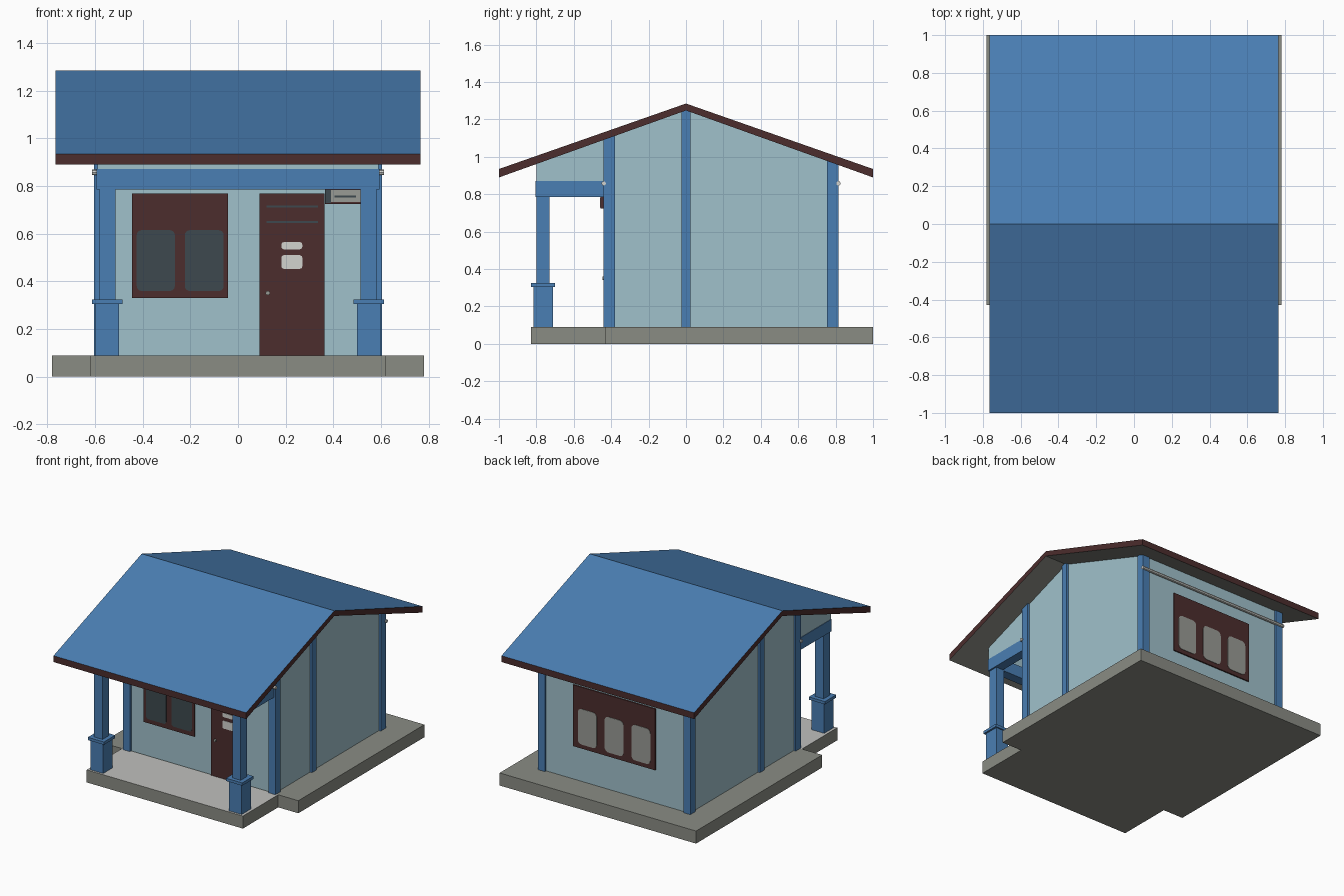
import bpy
import bmesh
from math import sin, cos, pi, radians

if "Cube" in bpy.data.objects:
    bpy.data.objects.remove(bpy.data.objects["Cube"])


def make_material(name, code):
    rgb = [int(code[i:i + 2], 16) / 255 for i in (0, 2, 4)]
    rgba = [c / 12.92 if c < 0.04 else ((c + 0.055) / 1.055) ** 2.4 for c in rgb] + [1]
    mat = bpy.data.materials.new(name)
    mat.use_nodes = True
    mat.diffuse_color = rgba
    mat.node_tree.nodes["Principled BSDF"].inputs["Base Color"].default_value = rgba
    return mat


WALL = make_material("pale blue wall", "A0C1CB")
BLUE = make_material("blue paint", "4A7EB3")
MAROON = make_material("maroon wood", "4C2D2D")
GRAY = make_material("concrete gray", "8A8C84")
FLOOR = make_material("light floor", "C0C0BD")
GLASS = make_material("dark glass", "3D494E")
WHITE = make_material("off white", "D2D3CF")
PANE = make_material("gray pane", "999B95")


def prism(name, profile, a, b, mats, axis="x", rule=None):
    """Extrude a 2D profile along x (profile in y, z) or y (profile in x, z)."""
    bm = bmesh.new()
    rings = []
    for t in (a, b):
        rings.append([bm.verts.new((t, p, q) if axis == "x" else (p, t, q))
                      for p, q in profile])
    bm.faces.new(rings[0])
    bm.faces.new(rings[1])
    n = len(profile)
    for i in range(n):
        j = (i + 1) % n
        bm.faces.new((rings[0][i], rings[0][j], rings[1][j], rings[1][i]))
    bmesh.ops.recalc_face_normals(bm, faces=bm.faces)
    bm.normal_update()
    if rule:
        for f in bm.faces:
            f.material_index = rule(f.normal)
    mesh = bpy.data.meshes.new(name)
    bm.to_mesh(mesh)
    bm.free()
    for m in mats:
        mesh.materials.append(m)
    obj = bpy.data.objects.new(name, mesh)
    bpy.context.collection.objects.link(obj)
    return obj


def box(name, x, y, z, mats, rule=None):
    profile = [(y[0], z[0]), (y[1], z[0]), (y[1], z[1]), (y[0], z[1])]
    return prism(name, profile, x[0], x[1], mats, "x", rule)


def rounded_plate(name, x, z, y, mat, r, steps=4):
    corners = [(x[1] - r, z[1] - r, 0), (x[0] + r, z[1] - r, 90),
               (x[0] + r, z[0] + r, 180), (x[1] - r, z[0] + r, 270)]
    profile = []
    for cx, cz, start in corners:
        for k in range(steps + 1):
            a = radians(start) + k / steps * pi / 2
            profile.append((cx + r * cos(a), cz + r * sin(a)))
    return prism(name, profile, y[0], y[1], [mat], "y")


def under(y):
    """Height of the roof underside."""
    return 1.248 - 0.358 * abs(y)


def gabled(name, x, y, z0, mat):
    """Block whose top follows the roof underside."""
    profile = [(y[0], z0), (y[1], z0), (y[1], under(y[1]))]
    if y[0] < 0 < y[1]:
        profile.append((0, under(0)))
    profile.append((y[0], under(y[0])))
    return prism(name, profile, x[0], x[1], [mat])


def span(s, a, b):
    return sorted((s * a, s * b))


BASE = 0.09
FRONT, BACK = -0.425, 0.8

# Ground slabs
box("house_slab", (-0.78, 0.78), (-0.43, 1), (0, BASE), [GRAY])
box("porch_slab", (-0.62, 0.62), (-0.83, -0.43), (0, BASE), [GRAY, FLOOR],
    lambda n: 1 if n.z > 0.5 else 0)

# House body and roof
gabled("house_walls", (-0.59, 0.59), (FRONT, BACK), BASE, WALL)
prism("roof", [(-1, 0.89), (0, 1.248), (1, 0.89), (1, 0.935), (0, 1.285), (-1, 0.935)],
      -0.765, 0.765, [BLUE, MAROON, GRAY], "x",
      lambda n: 0 if n.z > 0.5 else 2 if n.z < -0.5 else 1)

# Parts mirrored on both sides
for side, s in (("left", 1), ("right", -1)):
    gabled(f"front_post_{side}", span(s, 0.55, 0.605), (-0.44, -0.38), BASE, BLUE)
    gabled(f"back_post_{side}", span(s, 0.55, 0.605), (0.755, 0.815), BASE, BLUE)
    gabled(f"middle_post_{side}", span(s, 0.57, 0.605), (-0.025, 0.025), BASE, BLUE)
    box(f"porch_pedestal_{side}", span(s, 0.5, 0.6), (-0.815, -0.71), (BASE, 0.305), [BLUE])
    box(f"pedestal_cap_{side}", span(s, 0.485, 0.613), (-0.828, -0.7), (0.305, 0.325), [BLUE])
    box(f"porch_column_{side}", span(s, 0.515, 0.582), (-0.8, -0.73), (0.325, 0.785), [BLUE])
    box(f"porch_side_beam_{side}", span(s, 0.525, 0.593), (-0.74, -0.425), (0.785, 0.872), [BLUE])
    gabled(f"porch_gable_{side}", span(s, 0.57, 0.59), (-0.8, FRONT), 0.872, WALL)

# Porch front beam and the panel above it
box("porch_front_beam", (-0.593, 0.593), (-0.805, -0.735), (0.785, 0.872), [BLUE])
gabled("porch_front_panel", (-0.59, 0.59), (-0.8, -0.78), 0.872, WALL)

# Rails across the front and back walls
for name, y in (("front_rail", -0.44), ("back_rail", 0.815)):
    profile = [(y + 0.012 * cos(k * pi / 4), 0.858 + 0.012 * sin(k * pi / 4)) for k in range(8)]
    prism(name, profile, -0.612, 0.612, [WHITE])

# Front window
Y1, Y2 = FRONT - 0.009, FRONT - 0.012
box("front_window_frame", (-0.445, -0.042), (Y1, FRONT), (0.33, 0.77), [MAROON])
for i, x in enumerate([(-0.425, -0.265), (-0.223, -0.06)]):
    rounded_plate(f"front_window_pane_{i + 1}", x, (0.36, 0.615), (Y2, Y1), GLASS, 0.02)

# Back window
box("back_window_frame", (-0.32, 0.33), (BACK, BACK + 0.009), (0.33, 0.77), [MAROON])
for i in range(3):
    x0 = -0.285 + 0.213 * i
    rounded_plate(f"back_window_pane_{i + 1}", (x0, x0 + 0.15), (0.36, 0.615),
                  (BACK + 0.009, BACK + 0.012), PANE, 0.03)

# Door with grooves, notice plates and knob
box("door", (0.09, 0.363), (Y1, FRONT), (BASE, 0.77), [MAROON])
for i, z in enumerate((0.71, 0.645)):
    box(f"door_groove_{i + 1}", (0.12, 0.335), (Y2, Y1), (z, z + 0.008), [GLASS])
rounded_plate("door_plate_upper", (0.182, 0.27), (0.535, 0.565), (Y2, Y1), WHITE, 0.01, 2)
rounded_plate("door_plate_lower", (0.182, 0.27), (0.453, 0.51), (Y2, Y1), WHITE, 0.01, 2)
rounded_plate("door_knob", (0.116, 0.134), (0.342, 0.36), (Y1 - 0.012, Y1), PANE, 0.008)

# Small wall board beside the door
box("wall_board", (0.365, 0.515), (-0.457, FRONT), (0.725, 0.785), [MAROON])
box("wall_board_end", (0.366, 0.39), (-0.459, -0.457), (0.73, 0.783), [GLASS])
box("wall_board_face", (0.39, 0.515), (-0.459, -0.457), (0.733, 0.783), [PANE])
box("wall_board_line", (0.405, 0.495), (-0.461, -0.459), (0.753, 0.761), [GLASS])
